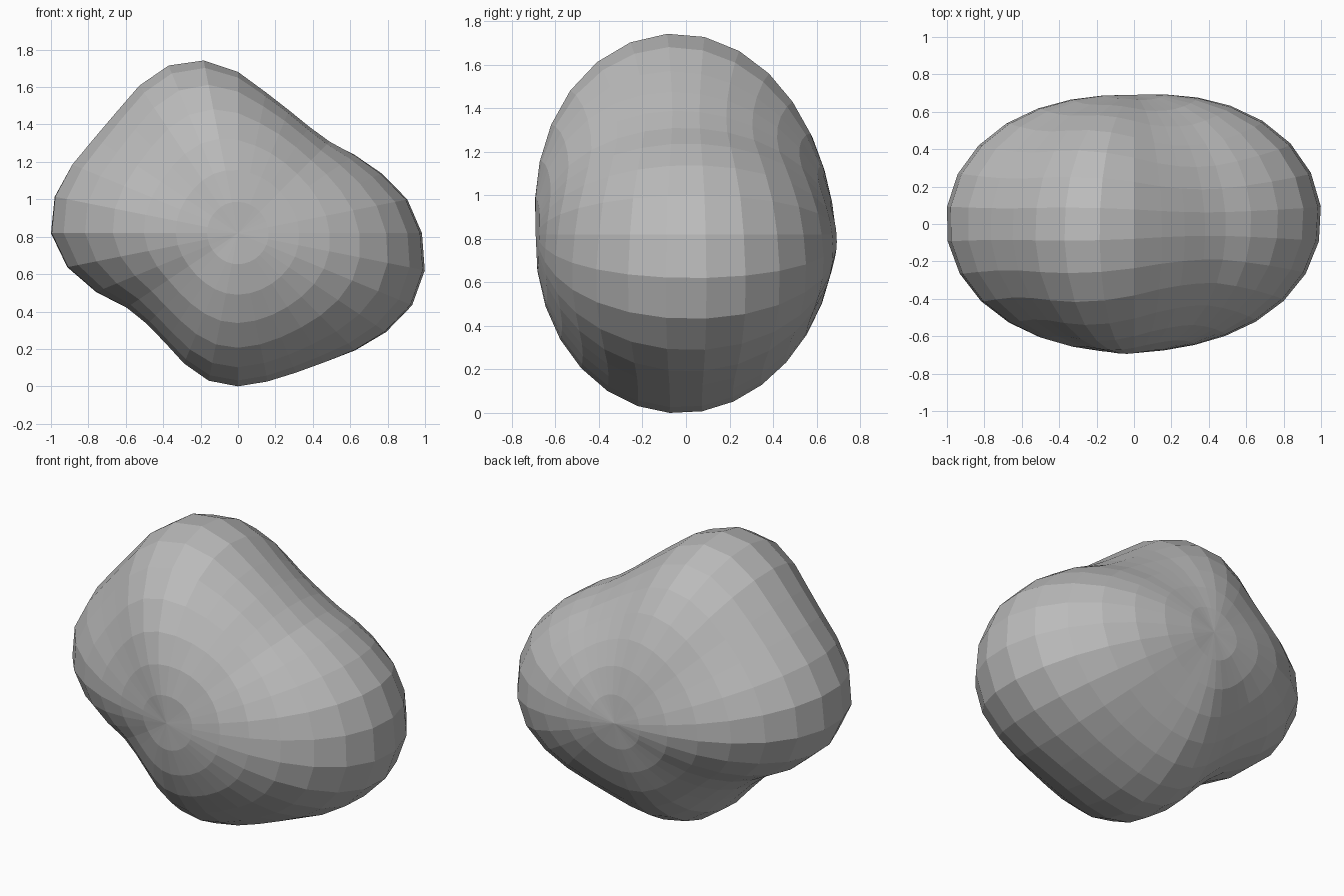
import bpy
import bmesh
from math import atan2, asin, cos, sin, tau, radians
from mathutils import Matrix, Vector

default = bpy.data.objects.get("Cube")
if default:
    bpy.data.objects.remove(default, do_unlink=True)

# Outline radii around the waist of the boulder, counter-clockwise from +x
WAIST = [.98, .92, .83, .75, .69, .68, .705, .76, .855, .935, .965, .945, .915, .92, .96, 1,
         1, .93, .82, .715, .685, .7, .75, .8, .815, .805, .805, .83, .885, .95, 1.005, 1.015]
POLE_RADIUS = .785
CENTRE_HEIGHT = .82
# Flattening of the boulder from front to back
PROPORTIONS = Vector((1.006, .88, 1.006))


def waist_radius(angle):
    """Interpolate the outline radius at any angle."""
    position = angle / tau * len(WAIST)
    index = int(position // 1)
    blend = position - index
    first = WAIST[index % len(WAIST)]
    second = WAIST[(index + 1) % len(WAIST)]
    return first + (second - first) * blend


def boulder_radius(direction):
    """Blend from the lumpy waist to round poles, leaning slightly front to back."""
    angle = atan2(direction.z, direction.x) % tau
    latitude = asin(max(-1, min(1, direction.y)))
    lump = (waist_radius(angle) - POLE_RADIUS) * cos(latitude) ** 2
    lean = .022 * cos(2 * angle) + .008 * cos(angle) - .009 * sin(angle) - .005
    return POLE_RADIUS + lump + lean * sin(2 * latitude)


# Sphere with its poles at the front and back, pushed into a lumpy boulder
bm = bmesh.new()
bmesh.ops.create_uvsphere(bm, u_segments=len(WAIST), v_segments=15, radius=1,
                          matrix=Matrix.Rotation(radians(90), 4, "X"))
for vert in bm.verts:
    direction = vert.co.normalized()
    vert.co = direction * boulder_radius(direction) * PROPORTIONS.x
    vert.co.y *= PROPORTIONS.y / PROPORTIONS.x
    vert.co.z += CENTRE_HEIGHT

# Rest the boulder on the ground
lowest = min(vert.co.z for vert in bm.verts)
bmesh.ops.translate(bm, verts=bm.verts, vec=(0, 0, -lowest))
bmesh.ops.recalc_face_normals(bm, faces=bm.faces)

mesh = bpy.data.meshes.new("boulder")
bm.to_mesh(mesh)
bm.free()
boulder = bpy.data.objects.new("boulder", mesh)
bpy.context.collection.objects.link(boulder)

# Plain grey stone, flat shaded
stone = bpy.data.materials.new("stone grey")
stone.use_nodes = True
stone.diffuse_color = (.5, .5, .5, 1)
stone.node_tree.nodes["Principled BSDF"].inputs["Base Color"].default_value = (.5, .5, .5, 1)
mesh.materials.append(stone)
